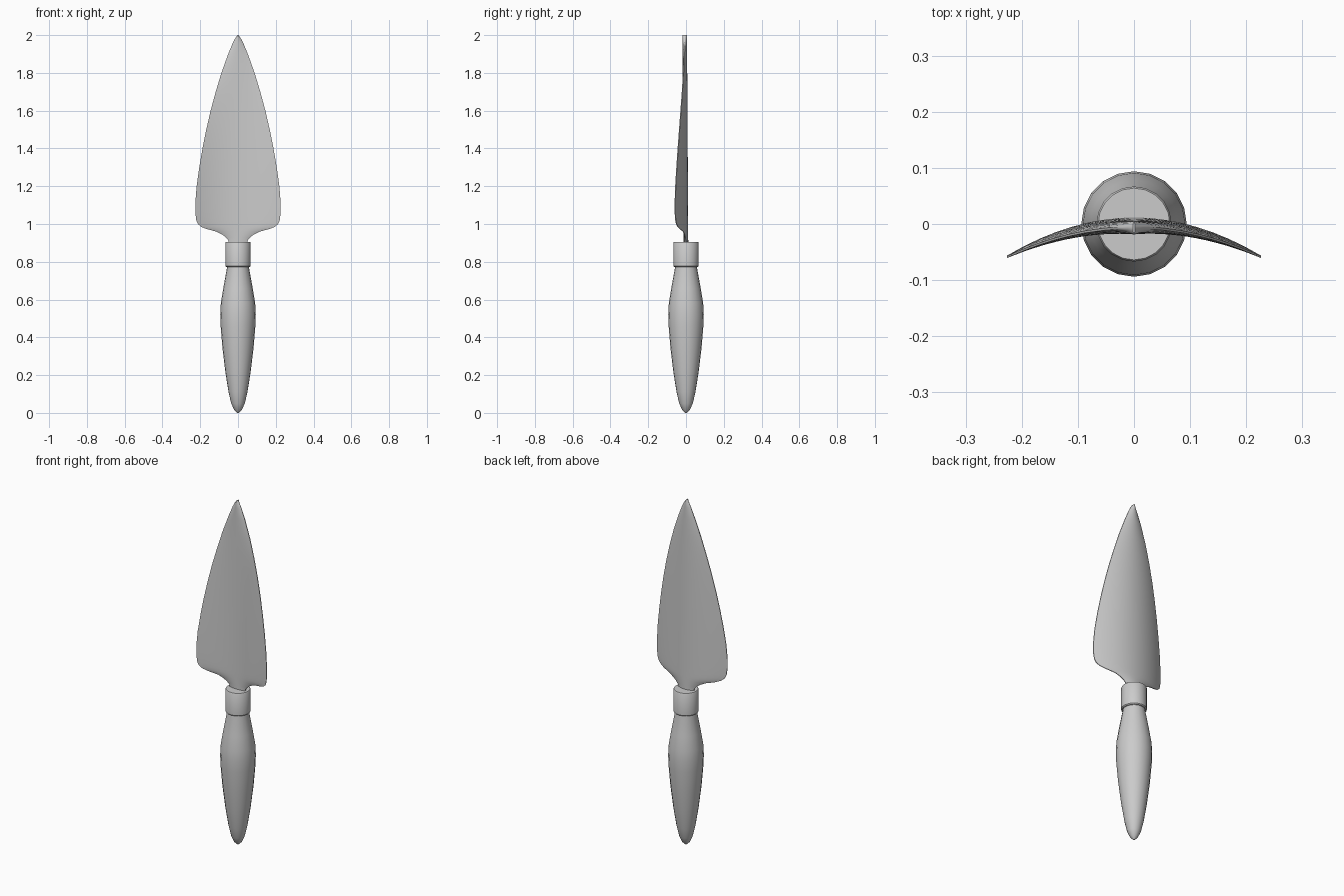
import bpy, bmesh, math

cube = bpy.data.objects.get("Cube")
if cube:
    bpy.data.objects.remove(cube, do_unlink=True)

# One plain grey for the whole tool
grey = bpy.data.materials.new("plain grey")
grey.use_nodes = True
colour = (0.6, 0.6, 0.6, 1)
grey.diffuse_color = colour
for node in grey.node_tree.nodes:
    if node.type == "BSDF_PRINCIPLED":
        node.inputs["Base Color"].default_value = colour


def finish(bm, name, angle):
    bmesh.ops.recalc_face_normals(bm, faces=bm.faces)
    mesh = bpy.data.meshes.new(name)
    bm.to_mesh(mesh)
    bm.free()
    obj = bpy.data.objects.new(name, mesh)
    bpy.context.collection.objects.link(obj)
    mesh.materials.append(grey)
    bpy.ops.object.select_all(action="DESELECT")
    obj.select_set(True)
    bpy.context.view_layer.objects.active = obj
    bpy.ops.object.shade_smooth_by_angle(angle=math.radians(angle))
    return obj


def loft(rings, name, angle):
    """Skin closed rings of points and cap both ends."""
    bm = bmesh.new()
    loops = [[bm.verts.new(p) for p in ring] for ring in rings]
    n = len(loops[0])
    for a, b in zip(loops, loops[1:]):
        for i in range(n):
            j = (i + 1) % n
            bm.faces.new((a[i], a[j], b[j], b[i]))
    bm.faces.new(loops[0])
    bm.faces.new(loops[-1])
    return finish(bm, name, angle)


def turned(profile, name, sides=20):
    rings = [[(r * math.cos(math.tau * i / sides), r * math.sin(math.tau * i / sides), z)
              for i in range(sides)] for r, z in profile]
    return loft(rings, name, 40)


# Turned grip and the collar that holds the blade
turned([(0.004, 0), (0.02, 0.015), (0.036, 0.05), (0.05, 0.11), (0.066, 0.21),
        (0.082, 0.34), (0.092, 0.46), (0.094, 0.52), (0.091, 0.58),
        (0.078, 0.66), (0.057, 0.775), (0.055, 0.8)], "handle")
turned([(0.062, 0.772), (0.067, 0.777), (0.067, 0.9), (0.064, 0.905)], "collar")

# Blade: half widths by height, bowed forward towards both edges
outline = [(0.048, 0.89), (0.052, 0.915), (0.065, 0.93), (0.085, 0.945), (0.115, 0.96),
           (0.165, 0.973), (0.195, 0.985), (0.212, 1.0), (0.221, 1.02), (0.226, 1.06),
           (0.226, 1.11), (0.219, 1.2), (0.205, 1.3), (0.188, 1.4), (0.168, 1.5),
           (0.145, 1.6), (0.118, 1.7), (0.088, 1.8), (0.052, 1.9), (0.027, 1.96),
           (0.012, 1.988), (0.002, 2.0)]
steps = 8


def blade_ring(width, z):
    ring = []
    for side in (-1, 1):
        for k in range(-steps, steps + 1):
            u = -side * k / steps
            x = u * width
            middle = -1.12 * x * x - 0.006 * (z - 0.9)
            ring.append((x, middle + side * (0.002 + 0.01 * (1 - u * u)), z))
    return ring


loft([blade_ring(w, z) for w, z in outline], "blade", 50)
